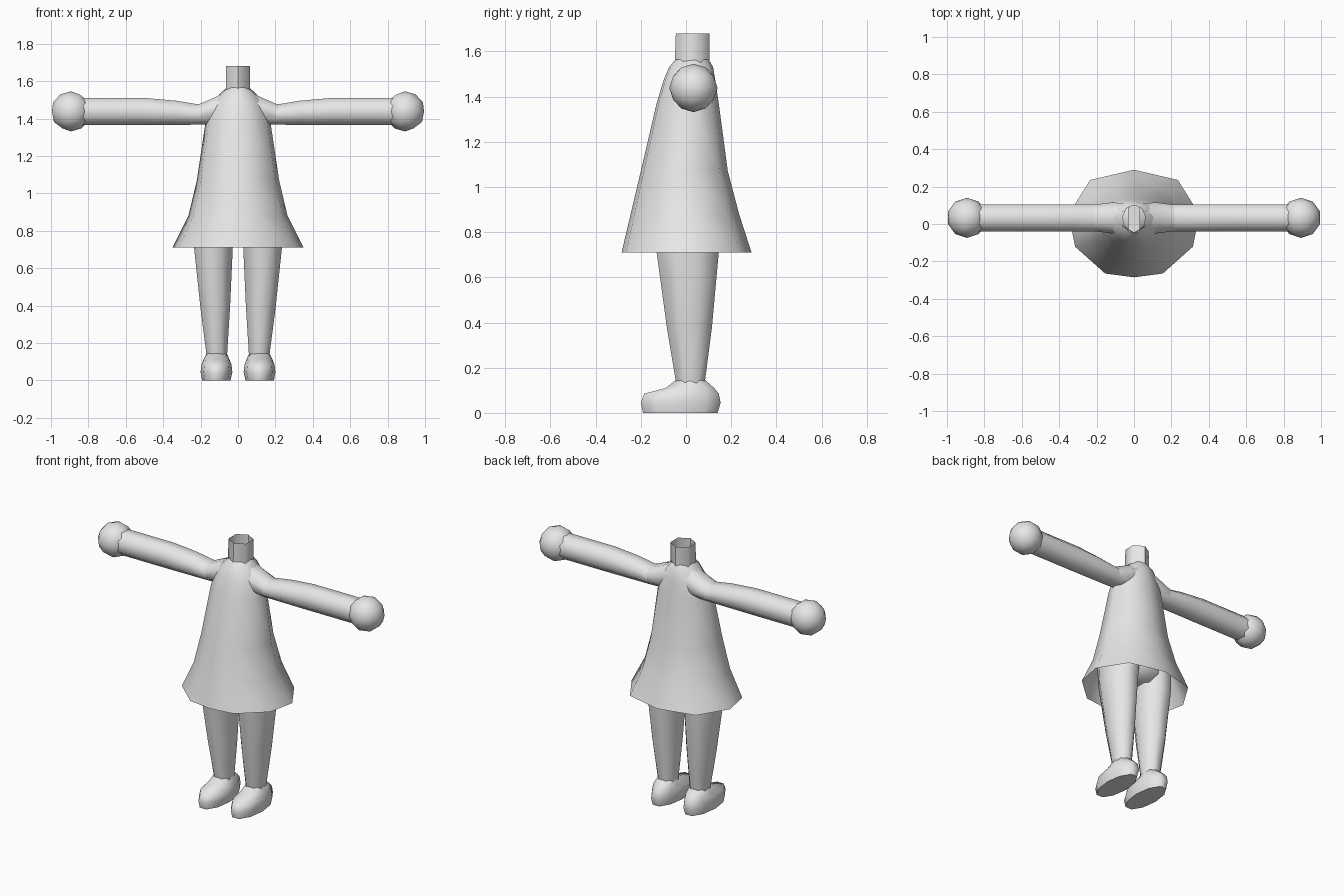
import bpy, bmesh
from math import sin, cos, pi, radians

cube = bpy.data.objects.get("Cube")
if cube:
    bpy.data.objects.remove(cube, do_unlink=True)

grey = bpy.data.materials.new("plain grey")
grey.use_nodes = True
colour = (0.8, 0.8, 0.8, 1)
grey.diffuse_color = colour
grey.node_tree.nodes["Principled BSDF"].inputs["Base Color"].default_value = colour


def circle(n, turn=0.0):
    """Unit outline stretched to touch its bounding square."""
    pts = [(cos(2 * pi * (i + turn) / n), sin(2 * pi * (i + turn) / n)) for i in range(n)]
    mu, mv = max(p[0] for p in pts), max(p[1] for p in pts)
    return [(u / mu, v / mv) for u, v in pts]


def finish(bm, name, mirror=False, angle=60):
    bmesh.ops.recalc_face_normals(bm, faces=bm.faces[:])
    me = bpy.data.meshes.new(name)
    bm.to_mesh(me)
    bm.free()
    me.materials.append(grey)
    ob = bpy.data.objects.new(name, me)
    bpy.context.collection.objects.link(ob)
    bpy.ops.object.select_all(action='DESELECT')
    ob.select_set(True)
    bpy.context.view_layer.objects.active = ob
    bpy.ops.object.shade_smooth_by_angle(angle=radians(angle))
    if mirror:
        ob.modifiers.new("mirror", 'MIRROR').use_mirror_merge = False
    return ob


def loft(name, outline, rings, axis='Z', caps=(), mirror=False):
    """Skin an outline through rings of (position, u0, u1, v0, v1)."""
    bm = bmesh.new()
    loops = []
    for t, u0, u1, v0, v1 in rings:
        loop = []
        for a, b in outline:
            u = (u0 + u1) / 2 + a * (u1 - u0) / 2
            v = (v0 + v1) / 2 + b * (v1 - v0) / 2
            loop.append(bm.verts.new((u, v, t) if axis == 'Z' else (t, u, v)))
        loops.append(loop)
    n = len(outline)
    for low, high in zip(loops, loops[1:]):
        for i in range(n):
            j = (i + 1) % n
            bm.faces.new((low[i], low[j], high[j], high[i]))
    for k in caps:
        bm.faces.new(loops[k])
    return finish(bm, name, mirror)


# Dress, open at the hem
half = [(0.67, 0.81), (1, 0.17), (0.9, -0.43), (0.44, -0.93)]
hem = [(0, 1)] + half + [(0, -1)] + [(-u, v) for u, v in reversed(half)]
loft("dress", hem, [
    (0.71, -0.35, 0.35, -0.285, 0.29),
    (0.88, -0.265, 0.265, -0.245, 0.235),
    (1.07, -0.22, 0.22, -0.2, 0.185),
    (1.37, -0.175, 0.175, -0.13, 0.145),
    (1.47, -0.145, 0.145, -0.1, 0.13),
    (1.53, -0.1, 0.1, -0.075, 0.12),
    (1.565, -0.06, 0.06, -0.045, 0.1)])

# Neck, an open six-sided tube
loft("neck", circle(6, 0.5), [
    (1.54, -0.063, 0.063, -0.05, 0.105),
    (1.68, -0.063, 0.063, -0.045, 0.105)])

# Hips closing the inside of the dress
loft("hips", circle(10), [
    (0.74, -0.1, 0.1, -0.08, 0.1),
    (0.79, -0.2, 0.2, -0.14, 0.15),
    (0.95, -0.22, 0.22, -0.17, 0.16),
    (1.1, -0.17, 0.17, -0.14, 0.14)], caps=(0, -1))

# Legs and shoes
loft("legs", circle(8, 0.5), [
    (0.11, 0.06, 0.165, -0.04, 0.08),
    (0.38, 0.043, 0.2, -0.085, 0.115),
    (0.71, 0.028, 0.235, -0.13, 0.145),
    (0.88, 0.01, 0.235, -0.15, 0.155)], mirror=True)

loft("shoes", circle(10), [
    (0.0, 0.04, 0.192, -0.19, 0.14),
    (0.045, 0.03, 0.2, -0.2, 0.153),
    (0.085, 0.035, 0.195, -0.185, 0.145),
    (0.11, 0.045, 0.185, -0.09, 0.125),
    (0.145, 0.06, 0.168, -0.045, 0.085)], caps=(0, -1), mirror=True)

# Shoulders of the dress, sloping from the neck onto the arms
loft("shoulders", circle(8, 0.5), [
    (0.03, -0.05, 0.11, 1.4, 1.565),
    (0.12, -0.05, 0.115, 1.37, 1.515),
    (0.2, -0.04, 0.105, 1.37, 1.48),
    (0.27, -0.03, 0.095, 1.38, 1.462)], axis='X', mirror=True)

# Arms
loft("arms", circle(8, 0.5), [
    (0.1, -0.035, 0.1, 1.37, 1.47),
    (0.21, -0.04, 0.105, 1.367, 1.475),
    (0.33, -0.04, 0.105, 1.366, 1.495),
    (0.5, -0.04, 0.105, 1.365, 1.51),
    (0.83, -0.04, 0.105, 1.365, 1.51)], axis='X', mirror=True)

# Ball hands
bm = bmesh.new()
bmesh.ops.create_icosphere(bm, subdivisions=2, radius=0.107)
bmesh.ops.translate(bm, verts=bm.verts[:], vec=(0.893, 0.033, 1.438))
finish(bm, "hands", mirror=True)
